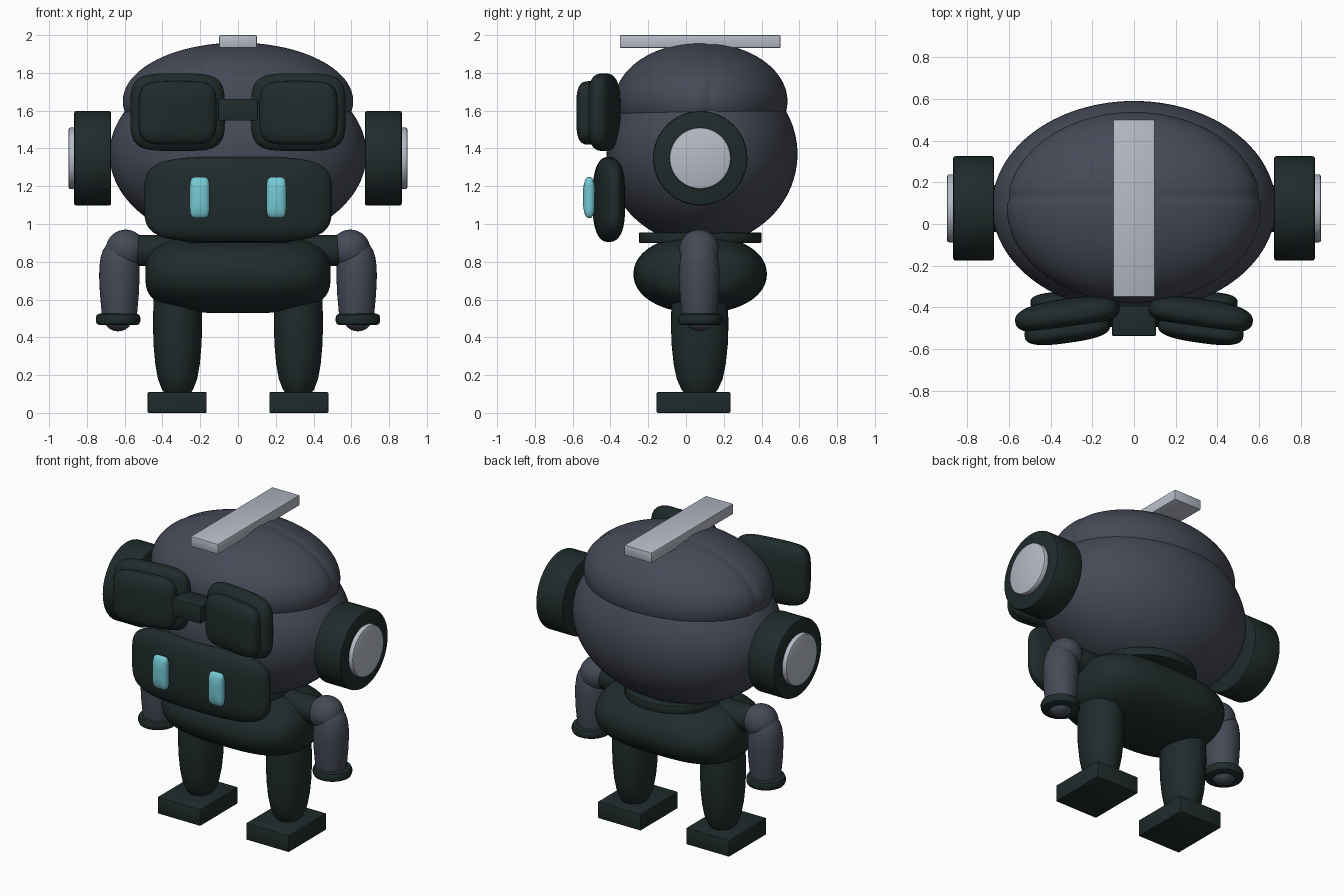
import bpy, bmesh, math
from mathutils import Matrix, Vector

cube = bpy.data.objects.get("Cube")
if cube:
    bpy.data.objects.remove(cube)


def material(name, rgb):
    m = bpy.data.materials.new(name)
    m.use_nodes = True
    m.diffuse_color = (*rgb, 1)
    bsdf = next(n for n in m.node_tree.nodes if n.type == 'BSDF_PRINCIPLED')
    bsdf.inputs["Base Color"].default_value = (*rgb, 1)
    return m


SLATE = material("slate grey", (0.061, 0.068, 0.094))
DARK = material("dark green black", (0.014, 0.024, 0.024))
SILVER = material("light silver", (0.47, 0.50, 0.57))
CYAN = material("cyan glow", (0.18, 0.58, 0.66))


def finish(bm, name, mat):
    """Turn a bmesh into a smooth-shaded object with one material."""
    bmesh.ops.recalc_face_normals(bm, faces=bm.faces)
    mesh = bpy.data.meshes.new(name)
    bm.to_mesh(mesh)
    bm.free()
    mesh.materials.append(mat)
    obj = bpy.data.objects.new(name, mesh)
    bpy.context.collection.objects.link(obj)
    bpy.ops.object.select_all(action='DESELECT')
    obj.select_set(True)
    bpy.context.view_layer.objects.active = obj
    bpy.ops.object.shade_smooth_by_angle(angle=math.radians(35))
    return obj


def pillow(name, mat, centre, half, p=2, q=2, bend=0, turn=0, groove=None, cuts=19):
    """Rounded form: p squares off the xz outline, q the depth."""
    bm = bmesh.new()
    bmesh.ops.create_cube(bm, size=2)
    bmesh.ops.subdivide_edges(bm, edges=bm.edges, cuts=cuts, use_grid_fill=True)
    for v in bm.verts:
        # even out the grid spacing over the sphere
        d = Vector([math.tan(c * math.pi / 4) for c in v.co])
        x, y, z = (abs(c) for c in d)
        d /= ((x**p + z**p)**(q / p) + y**q)**(1 / q)
        d = Vector([c * h for c, h in zip(d, half)])
        if groove is not None:
            d *= 1 - 0.015 * math.exp(-((d.y - groove) / 0.025)**2)
        d.y += bend * d.x**2
        v.co = d
    place = Matrix.Translation(centre) @ Matrix.Rotation(turn, 4, 'Z')
    bmesh.ops.transform(bm, matrix=place, verts=bm.verts)
    return finish(bm, name, mat)


def block(name, mat, centre, size, bevel=0.01):
    bm = bmesh.new()
    bmesh.ops.create_cube(bm, size=1)
    bmesh.ops.scale(bm, vec=size, verts=bm.verts)
    bmesh.ops.bevel(bm, geom=bm.edges[:], offset=bevel, segments=2,
                    profile=0.5, affect='EDGES')
    bmesh.ops.translate(bm, vec=centre, verts=bm.verts)
    return finish(bm, name, mat)


def lathe(name, mat, profile, centre, axis='Z', stretch=1, steps=40):
    """Spin (radius, height) points; stretch widens along y."""
    bm = bmesh.new()
    rings = []
    for r, h in profile:
        ring = []
        for i in range(steps):
            a = math.tau * i / steps
            ring.append(bm.verts.new((r * math.cos(a), r * math.sin(a) * stretch, h)))
        rings.append(ring)
    for low, high in zip(rings, rings[1:]):
        for i in range(steps):
            j = (i + 1) % steps
            bm.faces.new((low[i], low[j], high[j], high[i]))
    bm.faces.new(rings[0])
    bm.faces.new(rings[-1])
    if axis == 'X':
        bmesh.ops.transform(bm, matrix=Matrix.Rotation(math.pi / 2, 4, 'Y'), verts=bm.verts)
    bmesh.ops.translate(bm, vec=centre, verts=bm.verts)
    return finish(bm, name, mat)


def disc(r, h0, h1, b):
    """Cylinder profile with softened rims."""
    return [(r - b, h0), (r - b * 0.3, h0 + b * 0.3), (r, h0 + b),
            (r, h1 - b), (r - b * 0.3, h1 - b * 0.3), (r - b, h1)]


def mirrored(obj):
    """Copy a left part to the right side of the body."""
    copy = obj.copy()
    copy.data = obj.data.copy()
    copy.data.transform(Matrix.Scale(-1, 4, (1, 0, 0)))
    copy.data.flip_normals()
    copy.name = obj.name.replace("left", "right")
    bpy.context.collection.objects.link(copy)


MID = 0.075  # depth of the body's centre line

# Head, cap and top strip
pillow("head", SLATE, (0, 0.085, 1.37), (0.68, 0.505, 0.48), cuts=25)
pillow("cap", SLATE, (0, 0.08, 1.65), (0.61, 0.457, 0.31), groove=0.05, cuts=39)
block("top_strip", SILVER, (0, MID, 1.966), (0.2, 0.85, 0.068), 0.006)

# Face mask and goggle bridge
pillow("face_mask", DARK, (0, -0.41, 1.13), (0.497, 0.086, 0.225), p=4.2, q=2.5, bend=0.13)
block("goggle_bridge", DARK, (0, -0.465, 1.605), (0.21, 0.145, 0.115), 0.006)

# Body, turned so its squared-off ends face sideways, and neck
pillow("torso", DARK, (0, MID, 0.735), (0.353, 0.49, 0.207), p=2.1, q=3.2, turn=math.pi / 2)
lathe("neck", DARK, disc(0.325, 0.9, 0.955, 0.006), (0, MID, 0))

left_parts = [
    # Goggles and eyes
    pillow("left_goggle_frame", DARK, (0.32, -0.435, 1.592), (0.252, 0.077, 0.205),
           p=4.2, q=2.5, turn=-0.14),
    pillow("left_goggle_lens", DARK, (0.32, -0.508, 1.588), (0.207, 0.062, 0.168),
           p=4.6, q=2.8, turn=-0.14),
    pillow("left_eye", CYAN, (0.203, -0.512, 1.14), (0.053, 0.034, 0.109), p=5, q=2.4),
    # Ear drums with silver caps
    lathe("left_ear", DARK, disc(0.25, 0.672, 0.867, 0.01), (0, MID, 1.348), 'X', steps=48),
    lathe("left_ear_cap", SILVER, disc(0.163, 0.85, 0.897, 0.01), (0, MID, 1.348), 'X'),
    # Arm with shoulder joint, cuff and hand
    lathe("left_shoulder_joint", DARK, disc(0.082, 0.3, 0.58, 0.005), (0, 0.07, 0.86), 'X'),
    pillow("left_shoulder", SLATE, (0.595, 0.07, 0.865), (0.105, 0.105, 0.105)),
    lathe("left_arm", SLATE,
          [(0.085, 0), (0.094, 0.05), (0.103, 0.15), (0.107, 0.24), (0.106, 0.29),
           (0.1, 0.34), (0.088, 0.38), (0.066, 0.415), (0.03, 0.44)], (0.628, 0.07, 0.48)),
    lathe("left_cuff", DARK, disc(0.118, 0.465, 0.525, 0.02), (0.635, MID, 0)),
    pillow("left_hand", SLATE, (0.635, MID, 0.5), (0.075, 0.08, 0.068)),
    # Leg and foot
    lathe("left_leg", DARK,
          [(0.058, 0.09), (0.083, 0.125), (0.104, 0.18), (0.118, 0.26), (0.127, 0.36),
           (0.13, 0.46), (0.128, 0.58), (0.118, 0.68)], (0.32, 0.0725, 0), stretch=1.17),
    block("left_foot", DARK, (0.322, 0.04, 0.055), (0.312, 0.39, 0.11), 0.006),
]
for part in left_parts:
    mirrored(part)
